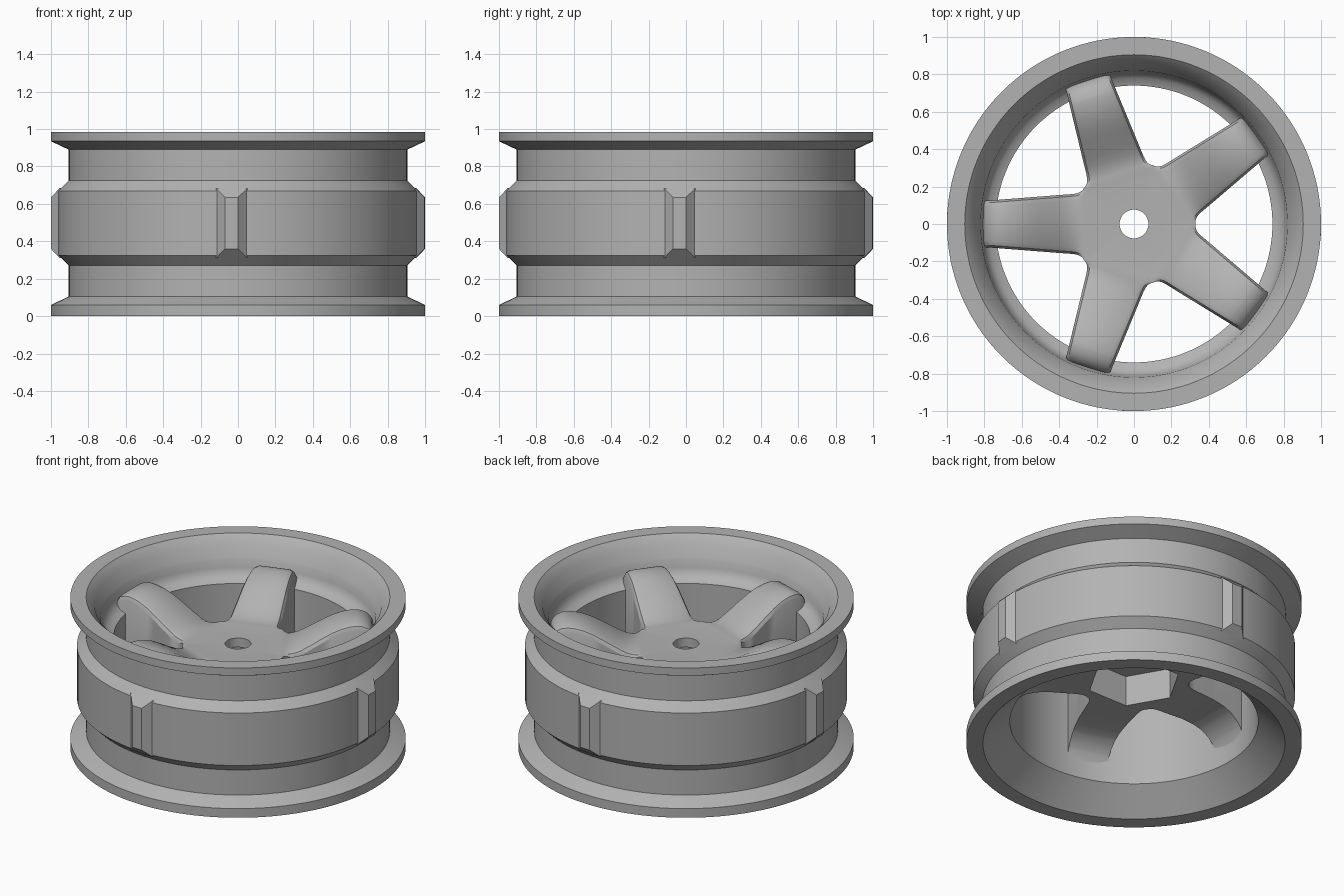
import bpy, bmesh, math
from mathutils import Matrix, Vector

if "Cube" in bpy.data.objects:
    bpy.data.objects.remove(bpy.data.objects["Cube"])

grey = bpy.data.materials.new("wheel grey")
grey.diffuse_color = (0.45, 0.45, 0.45, 1)
grey.use_nodes = True
grey.node_tree.nodes["Principled BSDF"].inputs["Base Color"].default_value = grey.diffuse_color


def add_object(name, bm, smooth=True):
    bmesh.ops.recalc_face_normals(bm, faces=bm.faces)
    mesh = bpy.data.meshes.new(name)
    bm.to_mesh(mesh)
    bm.free()
    mesh.materials.append(grey)
    ob = bpy.data.objects.new(name, mesh)
    bpy.context.collection.objects.link(ob)
    if smooth:
        shade(ob)
    return ob


def shade(ob):
    bpy.ops.object.select_all(action='DESELECT')
    ob.select_set(True)
    bpy.context.view_layer.objects.active = ob
    bpy.ops.object.shade_smooth_by_angle(angle=math.radians(30))


def lathe(name, profile, steps=128):
    """Spin a closed (radius, height) profile around z."""
    bm = bmesh.new()
    rings = []
    for i in range(steps):
        a = 2 * math.pi * i / steps
        rings.append([bm.verts.new((r * math.cos(a), r * math.sin(a), z)) for r, z in profile])
    n = len(profile)
    for i in range(steps):
        a, b = rings[i], rings[(i + 1) % steps]
        for j in range(n):
            k = (j + 1) % n
            bm.faces.new((a[j], b[j], b[k], a[k]))
    return add_object(name, bm)


def interp(table, x):
    """Smooth monotone lookup in (x, value) pairs."""
    for (x0, v0), (x1, v1) in zip(table, table[1:]):
        if x <= x1 + 1e-9:
            return v0 + (v1 - v0) * (x - x0) / (x1 - x0)
    return table[-1][1]


# Rim: outer flanges, stepped barrel, inner lip and bowl
lathe("rim", [
    (0.90, 0), (1, 0), (1, 0.06), (0.905, 0.105), (0.905, 0.27), (0.96, 0.325),
    (0.96, 0.67), (0.905, 0.725), (0.905, 0.89), (1, 0.935), (1, 0.985),
    (0.905, 0.985), (0.855, 0.935), (0.83, 0.86), (0.82, 0.845),
    (0.815, 0.80), (0.802, 0.77), (0.78, 0.745), (0.74, 0.73), (0.74, 0.15)])

# Four raised ribs with chamfered edges around the centre band
for i in range(4):
    bm = bmesh.new()
    rows = []
    for r, w, z0, z1 in ((0.95, 0.085, 0.31, 0.685), (1.0, 0.035, 0.36, 0.635)):
        rows.append([bm.verts.new((r, y, z)) for y, z in ((-w, z0), (w, z0), (w, z1), (-w, z1))])
    a, b = rows
    bm.faces.new(a)
    bm.faces.new(b)
    for j in range(4):
        k = (j + 1) % 4
        bm.faces.new((a[j], a[k], b[k], b[j]))
    bm.transform(Matrix.Rotation(math.radians(90 * i - 2), 4, 'Z'))
    add_object("band_rib_%d" % (i + 1), bm, smooth=False)

# Five-spoke centre: each spoke is a wedge that joins its neighbours at the hub
T36 = math.tan(math.radians(36))
VALLEY = 0.267
width = [(0, 0), (VALLEY, VALLEY * T36), (0.275, 0.181), (0.287, 0.171), (0.305, 0.164),
         (0.33, 0.16), (0.4, 0.155), (0.82, 0.122)]
top = [(0, 0.68), (0.25, 0.68), (0.305, 0.686), (0.36, 0.702), (0.43, 0.74), (0.5, 0.782),
       (0.56, 0.815), (0.62, 0.84), (0.67, 0.852), (0.71, 0.855), (0.74, 0.85),
       (0.77, 0.836), (0.795, 0.81), (0.81, 0.77)]
bottom = [(0, 0.42), (0.5, 0.42), (0.58, 0.41), (0.64, 0.39), (0.69, 0.355), (0.72, 0.32),
          (0.74, 0.27), (0.81, 0.27)]
stations = sorted({x for t in (width, top, bottom) for x, _ in t if x <= 0.81})

bm = bmesh.new()
cache = {}


def vert(co):
    key = tuple(round(c, 4) + 0.0 for c in co)
    if key not in cache:
        cache[key] = bm.verts.new(co)
    return cache[key]


def face(points):
    vs = list(dict.fromkeys(vert(p) for p in points))
    if len(vs) > 2:
        bm.faces.new(vs)


def section(x, rot):
    """Loop across the spoke: upper points left to right, then lower right, lower left."""
    w, zt, zb = interp(width, x), interp(top, x), interp(bottom, x)
    k = min(1, max(0, (x - VALLEY) / 0.06))
    e = 0.035
    ups = [(-w, e * k), (-w + 0.012, 0.012 * k), (-w + 0.035, 0.0)] if x > 0.05 else [(-w, 0)] * 3
    ups = ups + [(-y, d) for y, d in reversed(ups)]
    loop = [Vector((x, y, zt - d)) for y, d in ups] + [Vector((x, w, zb)), Vector((x, -w, zb))]
    return [rot @ p for p in loop]


for i in range(5):
    rot = Matrix.Rotation(math.radians(36 + 72 * i), 3, 'Z')
    loops = [section(x, rot) for x in stations]
    for x, a, b in zip(stations, loops, loops[1:]):
        for j in range(8):
            if x < VALLEY - 1e-6 and j in (5, 7):
                continue  # no walls between neighbouring wedges inside the hub
            k = (j + 1) % 8
            face((a[j], a[k], b[k], b[j]))
    face(loops[-1])
spokes = add_object("spokes_and_hub", bm, smooth=False)


# Axle hole and hexagonal drive recess cut into the hub
def cutter(name, sides, radius, z0, z1):
    cut = bmesh.new()
    bmesh.ops.create_cone(cut, cap_ends=True, segments=sides, radius1=radius, radius2=radius,
                          depth=z1 - z0)
    cut.transform(Matrix.Translation((0, 0, (z0 + z1) / 2))
                  @ Matrix.Rotation(math.radians(90), 4, 'Z').inverted()
                  @ Matrix.Rotation(math.radians(90 if sides == 6 else 0), 4, 'Z'))
    # keep a hexagon corner on the x axis
    corner = max(cut.verts, key=lambda v: v.co.x).co
    cut.transform(Matrix.Rotation(-math.atan2(corner.y, corner.x), 4, 'Z'))
    ob = add_object(name, cut, smooth=False)
    ob.hide_render = True
    ob.hide_viewport = True
    mod = spokes.modifiers.new(name, 'BOOLEAN')
    mod.operation = 'DIFFERENCE'
    mod.solver = 'EXACT'
    mod.object = ob
    return ob


cutters = [cutter("axle_hole_cutter", 48, 0.077, 0.2, 0.9),
           cutter("hex_recess_cutter", 6, 0.28, 0.3, 0.62)]
deps = bpy.context.evaluated_depsgraph_get()
cut_mesh = bpy.data.meshes.new_from_object(spokes.evaluated_get(deps))
spokes.modifiers.clear()
spokes.data = cut_mesh
for ob in cutters:
    bpy.data.objects.remove(ob)
shade(spokes)
